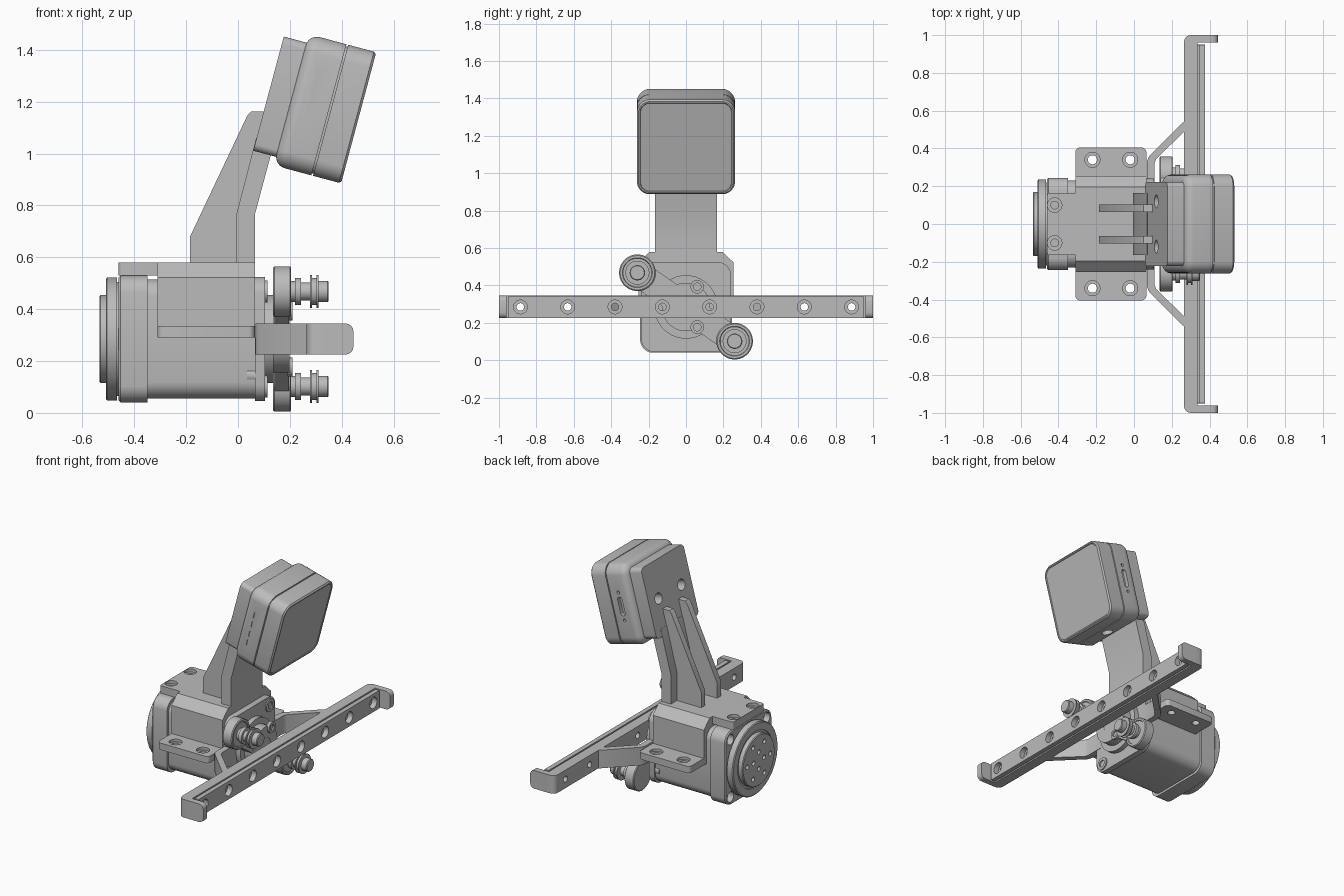
import bpy, bmesh
from math import sin, cos, pi, radians
from mathutils import Matrix, Vector

cube = bpy.data.objects.get("Cube")
if cube:
    bpy.data.objects.remove(cube, do_unlink=True)

grey = bpy.data.materials.new("machined grey")
grey.use_nodes = True
grey.diffuse_color = (0.5, 0.5, 0.5, 1)
grey.node_tree.nodes["Principled BSDF"].inputs["Base Color"].default_value = grey.diffuse_color

AXIS_Z = 0.285          # height of the motor shaft
parts = []


def place(axis, a, p, q):
    return {"x": (a, p, q), "y": (p, a, q), "z": (p, q, a)}[axis]


def skin(name, rings):
    """Skin equal-length rings of points and cap both ends."""
    bm = bmesh.new()
    loops = [[bm.verts.new(p) for p in ring] for ring in rings]
    n = len(loops[0])
    for a, b in zip(loops, loops[1:]):
        for i in range(n):
            j = (i + 1) % n
            bm.faces.new((a[i], a[j], b[j], b[i]))
    bm.faces.new(loops[0])
    bm.faces.new(loops[-1])
    bmesh.ops.recalc_face_normals(bm, faces=bm.faces)
    me = bpy.data.meshes.new(name)
    bm.to_mesh(me)
    bm.free()
    me.materials.append(grey)
    ob = bpy.data.objects.new(name, me)
    bpy.context.scene.collection.objects.link(ob)
    parts.append(ob)
    return ob


def prism(name, axis, lo, hi, pts):
    return skin(name, [[place(axis, a, p, q) for p, q in pts] for a in (lo, hi)])


def rounded(cx, cy, hx, hy, r, seg=8):
    """Outline of a rounded rectangle; a circle when r equals both halves."""
    pts = []
    for k, (sx, sy) in enumerate(((1, 1), (-1, 1), (-1, -1), (1, -1))):
        for i in range(seg):
            t = (k + (i + 0.5) / seg) * pi / 2
            pts.append((cx + sx * (hx - r) + r * cos(t), cy + sy * (hy - r) + r * sin(t)))
    return pts


def loft(name, axis, p, q, sections):
    """Sections are (position, half size, corner radius)."""
    return skin(name, [[place(axis, a, u, v) for u, v in rounded(p, q, h, h, r)]
                       for a, h, r in sections])


def lathe(name, axis, p, q, profile):
    return loft(name, axis, p, q, [(a, r, r) for a, r in profile])


def cut(targets, cutters):
    """Subtract every cutter from every target, then discard the cutters."""
    for ob in targets:
        for c in cutters:
            c.hide_render = True
            mod = ob.modifiers.new("cut", "BOOLEAN")
            mod.operation, mod.object, mod.solver = "DIFFERENCE", c, "EXACT"
        deps = bpy.context.evaluated_depsgraph_get()
        me = bpy.data.meshes.new_from_object(ob.evaluated_get(deps))
        ob.modifiers.clear()
        ob.data = me
    for c in cutters:
        parts.remove(c)
        bpy.data.objects.remove(c, do_unlink=True)


# Motor body, front flange and boss
loft("motor_body", "x", 0, AXIS_Z, [(-0.36, 0.23, 0.07), (0.07, 0.23, 0.07)])
loft("front_flange", "x", 0, AXIS_Z, [(0.065, 0.24, 0.07), (0.105, 0.24, 0.07)])
lathe("front_boss", "x", 0, AXIS_Z, [(0.1, 0.17), (0.137, 0.17)])
for sy in (1, -1):
    for sz in (1, -1):
        lathe("flange_screw", "x", sy * 0.18, AXIS_Z + sz * 0.183,
              [(0.1, 0.042), (0.113, 0.042), (0.113, 0.023), (0.105, 0.023)])
        lathe("flange_nut", "x", sy * 0.205, AXIS_Z + sz * 0.14, [(0.035, 0.03), (0.066, 0.03)])

# Rear cap with corner bolt holes
cap = loft("rear_cap", "x", 0, AXIS_Z, [(-0.46, 0.238, 0.065), (-0.453, 0.245, 0.07),
                                        (-0.35, 0.245, 0.07), (-0.35, 0.23, 0.07)])
cut([cap], [lathe("cutter", "x", sy * 0.19, AXIS_Z + sz * 0.19, [(-0.5, 0.034), (-0.42, 0.034)])
            for sy in (1, -1) for sz in (1, -1)])

# Stepped rear disc with two rings of small holes
disc = lathe("rear_disc", "x", 0, AXIS_Z, [
    (-0.45, 0.22), (-0.467, 0.22), (-0.467, 0.238), (-0.505, 0.238), (-0.51, 0.232),
    (-0.51, 0.185), (-0.503, 0.185), (-0.503, 0.17), (-0.53, 0.17), (-0.535, 0.165)])
cut([disc], [lathe("cutter", "x", ring * cos(2 * pi * i / n), AXIS_Z + ring * sin(2 * pi * i / n),
                   [(-0.56, 0.015), (-0.515, 0.015)])
             for ring, n in ((0.12, 6), (0.055, 4)) for i in range(n)])

# Saddle bracket: chamfered cover, side ears, rear tongue
half = [(0.255, 0.3), (0.255, 0.522), (0.195, 0.58)]
prism("bracket_cover", "x", -0.31, 0.065, half + [(-y, z) for y, z in reversed(half)])
ears = prism("bracket_ears", "z", 0.29, 0.335, rounded(-0.1225, 0, 0.1875, 0.405, 0.025))
tongue = prism("bracket_tongue", "z", 0.53, 0.58, rounded(-0.37, 0, 0.09, 0.165, 0.015))
cut([ears], [lathe("cutter", "z", x, sy * 0.34, [(0.25, 0.024), (0.318, 0.024), (0.318, 0.04), (0.36, 0.04)])
             for x in (-0.22, -0.02) for sy in (1, -1)])
cut([tongue], [lathe("cutter", "z", -0.42, sy * 0.1, [(0.54, 0.02), (0.56, 0.02), (0.56, 0.038), (0.6, 0.038)])
               for sy in (1, -1)])

# Mast with two stiffening ribs
prism("mast", "y", -0.165, 0.165, [(-0.005, 0.57), (0.065, 0.57), (0.065, 0.765),
                                   (0.14, 1.045), (0.07, 1.06), (-0.005, 0.77)])
for sy in (1, -1):
    prism("mast_rib", "y", sy * 0.063, sy * 0.103, [
        (-0.185, 0.57), (-0.185, 0.68), (0.035, 1.145), (0.05, 1.162), (0.11, 1.162),
        (0.06, 0.95), (0.03, 0.77), (0.03, 0.57)])

# Tilted head: mounting plate and two-shell housing, built upright then tilted
plate = prism("head_plate", "x", -0.225, -0.13, rounded(0, 0, 0.222, 0.228, 0.03))
cut([plate], [lathe("cutter", "x", sy * 0.12, 0.0, [(-0.25, 0.035), (-0.17, 0.035)]) for sy in (1, -1)])

H, D, R = 0.262, 0.135, 0.045
sections = [(-D + R - R * sin(t * pi / 12), H - R + R * cos(t * pi / 12),
             0.07 - R + R * cos(t * pi / 12)) for t in range(6, -1, -1)]
sections += [(0.016, H, 0.07), (0.016, H - 0.008, 0.062), (0.023, H - 0.008, 0.062),
             (0.023, H, 0.07), (0.126, H, 0.07), (D, H - 0.008, 0.062),
             (D, H - 0.015, 0.055), (D - 0.004, H - 0.019, 0.051)]
head = loft("head_housing", "x", 0, 0, sections)
port = [prism("cutter", "y", H - 0.025, H + 0.05, rounded(-0.045, 0, 0.017, 0.06, 0.016))]
port += [lathe("cutter", "y", -0.045, sz * 0.09, [(H - 0.02, 0.01), (H + 0.05, 0.01)]) for sz in (1, -1)]
port += [prism("cutter", "y", -H - 0.05, -H + 0.006, rounded(-0.06, z, 0.004, 0.02, 0.003))
         for z in (-0.1, -0.035, 0.035, 0.1)]
port.append(lathe("cutter", "z", -0.05, 0, [(-H - 0.05, 0.036), (-H + 0.03, 0.036)]))
cut([head], port)
tilt = Matrix.Translation((0.335, 0, 1.173)) @ Matrix.Rotation(radians(15), 4, "Y")
for ob in (plate, head):
    ob.data.transform(tilt)

# Crank with a lobe and grooved roller at each end
lathe("crank_hub", "x", 0, AXIS_Z, [(0.13, 0.13), (0.198, 0.13), (0.198, 0.06), (0.185, 0.06)])
lobe = Vector((0.26, 0.183))
side = Vector((lobe.y, -lobe.x)).normalized() * -0.07
corners = [(lobe.x * a + side.x * b, AXIS_Z - lobe.y * a + side.y * -b)
           for a, b in ((1, 1), (1, -1), (-1, -1), (-1, 1))]
prism("crank_link", "x", 0.14, 0.196, corners)
for s in (1, -1):
    y, z = s * lobe.x, AXIS_Z - s * lobe.y
    lathe("crank_lobe", "x", y, z, [(0.135, 0.092), (0.14, 0.098), (0.2, 0.098), (0.205, 0.092),
                                    (0.205, 0.08), (0.2, 0.077)])
    lathe("crank_roller", "x", y, z, [
        (0.19, 0.04), (0.22, 0.04), (0.22, 0.052), (0.243, 0.052), (0.243, 0.035),
        (0.278, 0.035), (0.278, 0.064), (0.285, 0.064), (0.285, 0.052), (0.303, 0.052),
        (0.303, 0.064), (0.31, 0.064), (0.31, 0.041), (0.345, 0.041), (0.35, 0.037)])
    lathe("hub_screw", "x", 0.06, AXIS_Z + s * 0.108,
          [(0.19, 0.036), (0.21, 0.036), (0.21, 0.02), (0.2, 0.02)])

# Cross bar: backing rail, front strip, joining web, and counterbored holes
Z0, Z1 = 0.225, 0.345
corner = [(0.3 - 0.035 * cos(t * pi / 8), 0.965 + 0.035 * sin(t * pi / 8)) for t in range(5)]
rail_side = corner + [(0.335, 1.0)]
rail = prism("bar_rail", "z", Z0, Z1, rail_side + [(x, -y) for x, y in reversed(rail_side)])
strip = prism("bar_strip", "x", 0.345, 0.375, rounded(0, AXIS_Z, 0.95, 0.06, 0.004, 2))
web = prism("bar_web", "x", 0.33, 0.35, rounded(0, AXIS_Z, 0.95, 0.045, 0.004, 2))
cut([rail, strip, web], [lathe("cutter", "x", (i - 3.5) * 0.253, AXIS_Z,
                               [(0.2, 0.02), (0.34, 0.02), (0.34, 0.037), (0.42, 0.037)])
                         for i in range(8)])

# End hooks and bent support arms
for s in (1, -1):
    tip = [(0.415 + 0.03 * cos(t * pi / 8), Z1 - 0.03 + 0.03 * sin(t * pi / 8)) for t in range(5)]
    outline = [(0.32, Z0)] + [(x, Z0 + Z1 - z) for x, z in reversed(tip)] + tip + [(0.32, Z1)]
    prism("bar_hook", "y", s * 0.96, s * 1.0, outline)
    prism("support_arm", "z", Z0, Z1, [(x, s * y) for x, y in (
        (0.068, 0.2), (0.068, 0.33), (0.08, 0.36), (0.25, 0.53), (0.275, 0.55), (0.3, 0.55),
        (0.3, 0.52), (0.275, 0.498), (0.118, 0.345), (0.108, 0.32), (0.108, 0.2))])

# Smooth the rounds and keep the machined edges crisp
for ob in parts:
    ob.data.shade_smooth()
    ob.data.set_sharp_from_angle(angle=radians(30))
